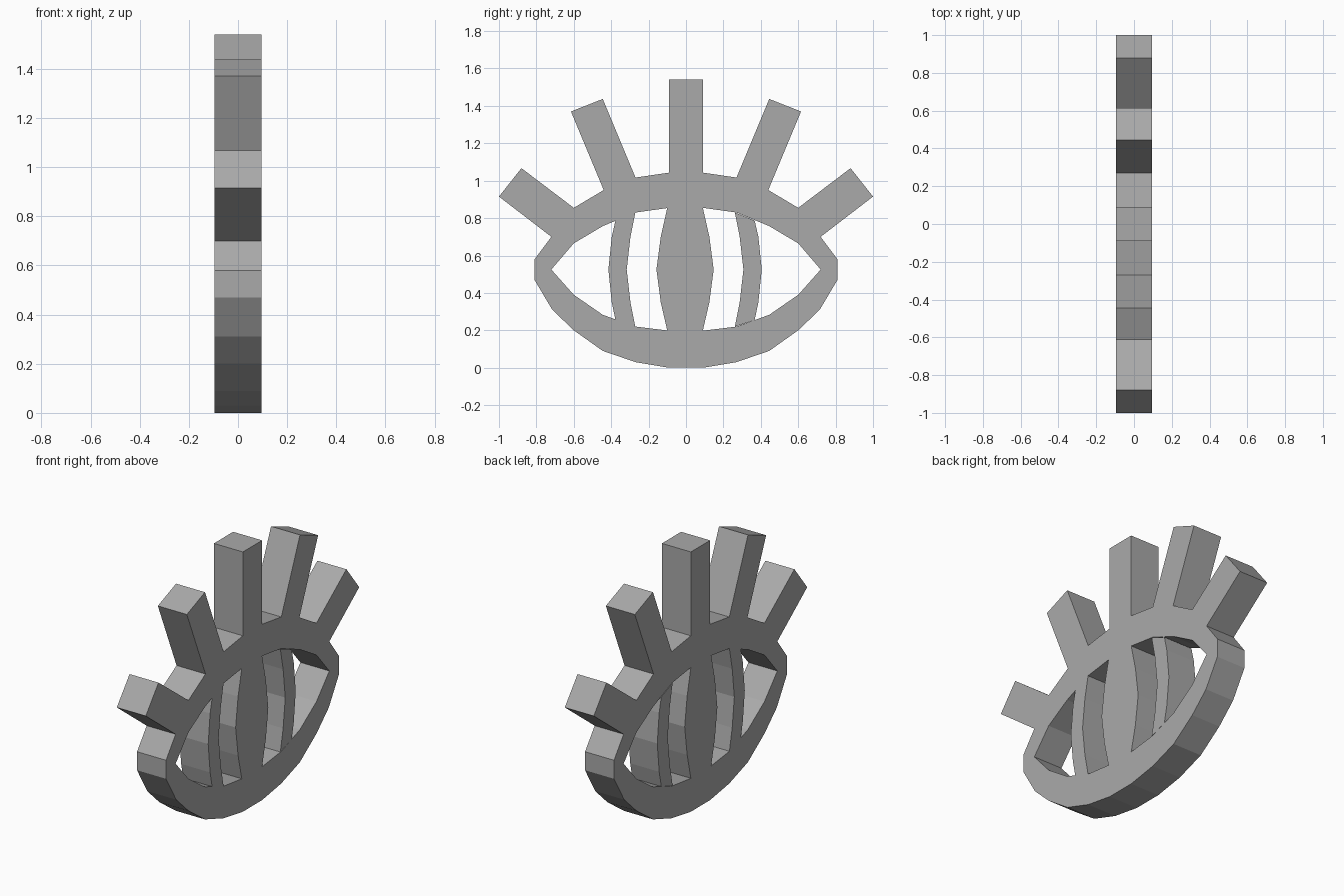
import bpy
import bmesh
from mathutils import Matrix

if "Cube" in bpy.data.objects:
    bpy.data.objects.remove(bpy.data.objects["Cube"], do_unlink=True)

HALF_DEPTH = 0.095
IRIS_Y = -0.005

grey = bpy.data.materials.new("plain grey")
grey.use_nodes = True
colour = (0.40, 0.40, 0.40, 1)
grey.diffuse_color = colour
grey.node_tree.nodes["Principled BSDF"].inputs["Base Color"].default_value = colour


def mirrored(half):
    """Close a right-hand (y, z) profile with its mirror image."""
    return half + [(-y, z) for y, z in reversed(half) if y != 0]


def extruded(name, loops):
    """Fill closed (y, z) loops, later ones being holes, and extrude along x."""
    bm = bmesh.new()
    edges = []
    for loop in loops:
        verts = [bm.verts.new((-HALF_DEPTH, y, z)) for y, z in loop]
        edges += [bm.edges.new((a, b)) for a, b in zip(verts, verts[1:] + verts[:1])]
    bmesh.ops.triangle_fill(bm, edges=edges, use_beauty=True)
    result = bmesh.ops.extrude_face_region(bm, geom=bm.faces[:], use_keep_orig=True)
    moved = [g for g in result["geom"] if isinstance(g, bmesh.types.BMVert)]
    bmesh.ops.translate(bm, verts=moved, vec=(2 * HALF_DEPTH, 0, 0))
    bmesh.ops.recalc_face_normals(bm, faces=bm.faces[:])
    mesh = bpy.data.meshes.new(name)
    bm.to_mesh(mesh)
    bm.free()
    mesh.materials.append(grey)
    obj = bpy.data.objects.new(name, mesh)
    bpy.context.collection.objects.link(obj)
    return obj


# Eyelid frame: outer edge with the lashes, and the almond opening
lid_bottom = [(0.09, 0), (0.27, 0.03), (0.445, 0.09), (0.60, 0.20),
              (0.715, 0.31), (0.81, 0.47), (0.81, 0.58), (0.72, 0.70)]
outer_lash = [(1.0, 0.915), (0.88, 1.067), (0.60, 0.855)]
middle_lash = [(0.44, 0.95), (0.615, 1.37), (0.445, 1.437), (0.27, 1.017)]
top_lash = [(0.09, 1.043), (0.09, 1.54)]
opening = [(0.09, 0.198), (0.27, 0.22), (0.445, 0.283), (0.60, 0.39),
           (0.72, 0.525), (0.60, 0.665), (0.445, 0.757), (0.27, 0.83), (0.09, 0.855)]
extruded("eyelid_frame_with_lashes",
         [mirrored(lid_bottom + outer_lash + middle_lash + top_lash), mirrored(opening)])

# Pupil: a barrel-shaped bar across the opening
pupil = [(0.095, 0.198), (0.13, 0.35), (0.153, 0.525), (0.13, 0.70), (0.095, 0.855)]
shift = [(y + IRIS_Y, z) for y, z in mirrored(pupil)]
extruded("pupil", [shift])

# Iris: a curved band on each side of the pupil
band = [(0.266, 0.22), (0.292, 0.35), (0.312, 0.525), (0.292, 0.70), (0.266, 0.83),
        (0.372, 0.787), (0.392, 0.70), (0.41, 0.525), (0.392, 0.35), (0.372, 0.255)]
for name, side in (("iris_band_back", 1), ("iris_band_front", -1)):
    extruded(name, [[(side * y + IRIS_Y, z) for y, z in band]])
